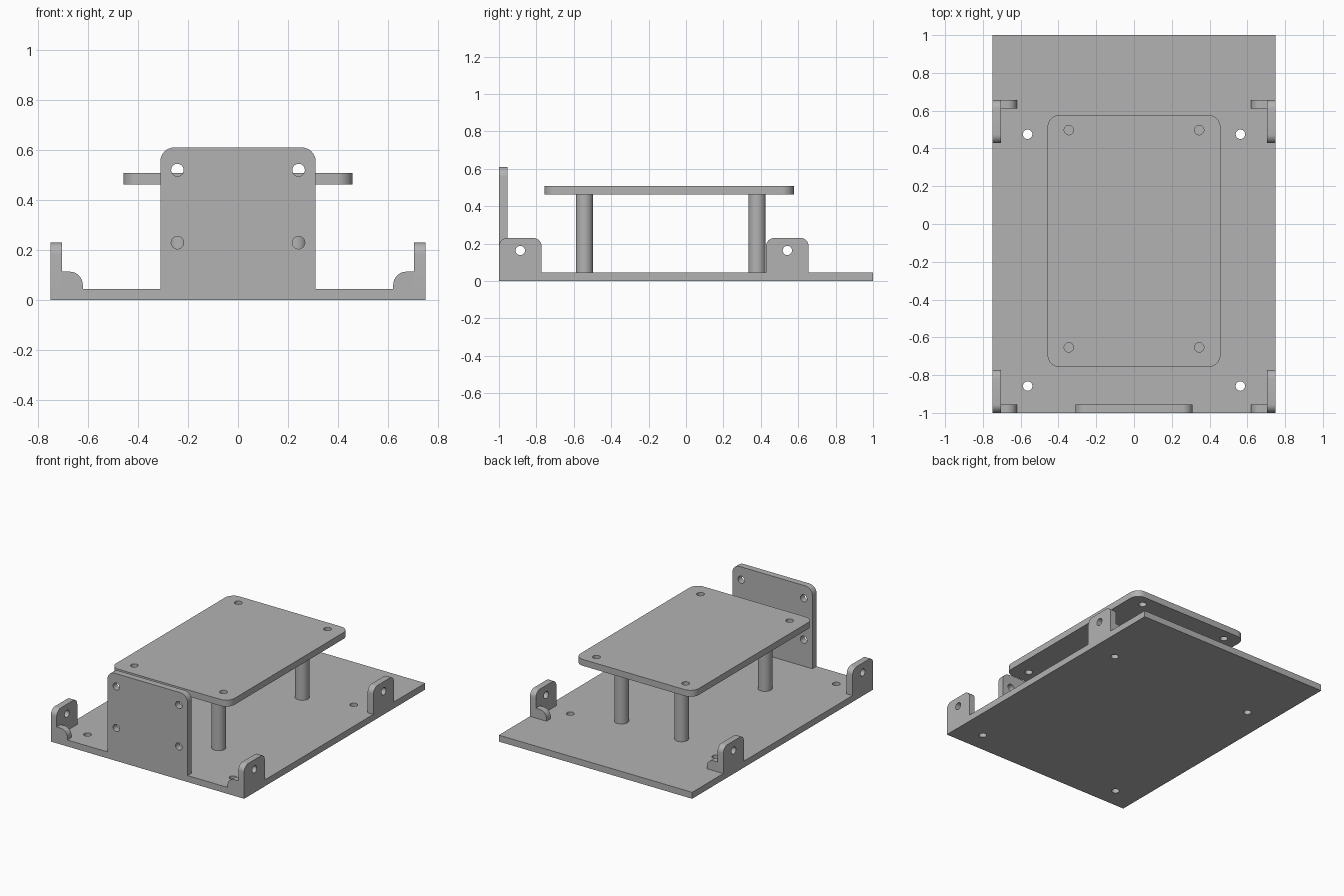
import bpy, bmesh
from math import sin, cos, pi
from mathutils import Matrix

cube = bpy.data.objects.get("Cube")
if cube:
    bpy.data.objects.remove(cube)

T = 0.045          # sheet thickness
W = 0.748          # half width of the base
HOLE = 0.025

grey = bpy.data.materials.new("plain grey")
grey.use_nodes = True
GREY = (0.45, 0.45, 0.45, 1)
grey.diffuse_color = GREY
grey.node_tree.nodes["Principled BSDF"].inputs["Base Color"].default_value = GREY

# Sheet orientations: columns are local x, local y and the sheet's normal
FLAT = Matrix.Identity(4)
FRONT = Matrix(((1, 0, 0, 0), (0, 0, -1, 0), (0, 1, 0, 0), (0, 0, 0, 1)))
SIDE = Matrix(((0, 0, 1, 0), (1, 0, 0, 0), (0, 1, 0, 0), (0, 0, 0, 1)))


def arc(cx, cy, r, start, sweep, steps):
    angles = [start + sweep * i / steps for i in range(steps + 1)]
    return [(cx + r * cos(a), cy + r * sin(a)) for a in angles]


def outline(x0, x1, y0, y1, radii):
    """Rectangle with corner radii in order: top right, top left, bottom left, bottom right."""
    pts = []
    corners = ((x1, y1, -1, -1), (x0, y1, 1, -1), (x0, y0, 1, 1), (x1, y0, -1, 1))
    for i, ((x, y, sx, sy), r) in enumerate(zip(corners, radii)):
        pts += arc(x + sx * r, y + sy * r, r, i * pi / 2, pi / 2, 8) if r else [(x, y)]
    return pts


def finish(name, bm):
    bmesh.ops.remove_doubles(bm, verts=bm.verts, dist=1e-5)
    bmesh.ops.recalc_face_normals(bm, faces=bm.faces)
    mesh = bpy.data.meshes.new(name)
    bm.to_mesh(mesh)
    bm.free()
    mesh.materials.append(grey)
    obj = bpy.data.objects.new(name, mesh)
    bpy.context.collection.objects.link(obj)
    bpy.ops.object.select_all(action='DESELECT')
    obj.select_set(True)
    bpy.context.view_layer.objects.active = obj
    bpy.ops.object.shade_smooth_by_angle(angle=pi / 6)
    return obj


def sheet(name, pts, orient, centre, holes=()):
    """Extruded 2D profile with round holes; centre is the mid-thickness offset."""
    curve = bpy.data.curves.new(name + "_profile", 'CURVE')
    curve.dimensions = '2D'
    curve.fill_mode = 'BOTH'
    curve.extrude = T / 2
    for ring in [pts] + [arc(x, y, HOLE, 0, 2 * pi, 24)[:-1] for x, y in holes]:
        spline = curve.splines.new('POLY')
        spline.points.add(len(ring) - 1)
        for p, (x, y) in zip(spline.points, ring):
            p.co = (x, y, 0, 1)
        spline.use_cyclic_u = True
    temp = bpy.data.objects.new(name + "_temp", curve)
    bpy.context.collection.objects.link(temp)
    graph = bpy.context.evaluated_depsgraph_get()
    mesh = bpy.data.meshes.new_from_object(temp.evaluated_get(graph))
    bm = bmesh.new()
    bm.from_mesh(mesh)
    bm.transform(Matrix.Translation(centre) @ orient)
    bpy.data.objects.remove(temp)
    bpy.data.curves.remove(curve)
    bpy.data.meshes.remove(mesh)
    return finish(name, bm)


def four(x, ys):
    return [(s * x, y) for s in (-1, 1) for y in ys]


# Base and raised platform
sheet("base_plate", outline(-W, W, -1, 1, (0, 0, 0, 0)), FLAT, (0, 0, T / 2),
      four(0.563, (-0.858, 0.475)))
sheet("platform", outline(-0.458, 0.458, -0.757, 0.577, (0.065,) * 4), FLAT,
      (0, 0, 0.485), four(0.345, (-0.653, 0.497)))

# Upright front plate
sheet("front_plate", outline(-0.31, 0.31, T, 0.61, (0.055, 0.055, 0, 0)), FRONT,
      (0, -1 + T / 2, 0), four(0.242, (0.23, 0.52)))

for side, s in (("left", 1), ("right", -1)):
    for end, post_y, tab_y in (("front", -0.543, -1), ("back", 0.38, 0.428)):
        label = f"{end}_{side}"

        # Support post
        bm = bmesh.new()
        bmesh.ops.create_cone(bm, cap_ends=True, segments=40, radius1=0.046,
                              radius2=0.046, depth=0.42)
        bm.transform(Matrix.Translation((s * 0.232, post_y, 0.2535)))
        finish("post_" + label, bm)

        # Side tab with its hole
        sheet("tab_" + label,
              outline(tab_y, tab_y + 0.228, T, 0.23, (0.045, 0.045, 0, 0)), SIDE,
              (s * (W - T / 2), 0, 0), [(tab_y + 0.114, 0.163)])

        # Small gusset at the outer end of the tab
        gusset_y = tab_y + T / 2 if end == "front" else tab_y + 0.228 - T / 2
        x0, x1 = sorted((s * 0.62, s * (W - T)))
        radii = (0, 0.052, 0, 0) if s > 0 else (0.052, 0, 0, 0)
        sheet("gusset_" + label, outline(x0, x1, T, 0.114, radii), FRONT,
              (0, gusset_y, 0))
